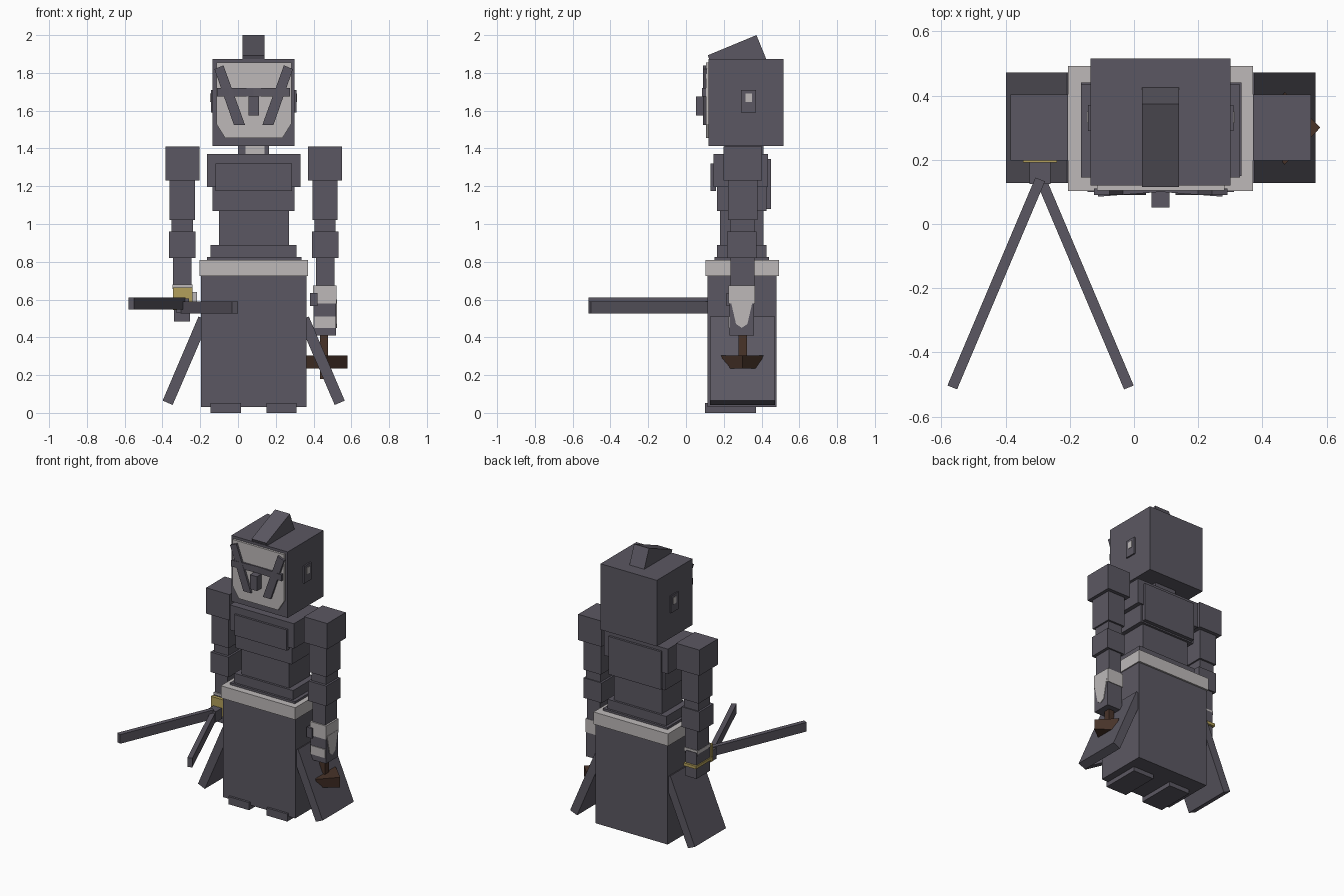
import bpy, bmesh
from mathutils import Vector

cube = bpy.data.objects.get("Cube")
if cube:
    bpy.data.objects.remove(cube, do_unlink=True)

CX = 0.083  # mirror plane of the body


def material(name, rgb):
    m = bpy.data.materials.new(name)
    m.use_nodes = True
    col = (*rgb, 1.0)
    m.diffuse_color = col
    m.node_tree.nodes["Principled BSDF"].inputs["Base Color"].default_value = col
    return m


GREY = material("slate grey", (0.105, 0.097, 0.122))
LIGHT = material("pale grey", (0.51, 0.485, 0.485))
GOLD = material("dull gold", (0.456, 0.352, 0.105))
BROWN = material("dark brown", (0.065, 0.033, 0.022))


def loft(name, low, high, mat):
    """Closed solid between two matching rings of points."""
    bm = bmesh.new()
    a = [bm.verts.new(p) for p in low]
    b = [bm.verts.new(p) for p in high]
    bm.faces.new(a)
    bm.faces.new(b)
    n = len(a)
    for i in range(n):
        j = (i + 1) % n
        bm.faces.new((a[i], a[j], b[j], b[i]))
    bmesh.ops.recalc_face_normals(bm, faces=bm.faces)
    me = bpy.data.meshes.new(name)
    bm.to_mesh(me)
    bm.free()
    me.materials.append(mat)
    ob = bpy.data.objects.new(name, me)
    bpy.context.collection.objects.link(ob)
    return ob


def prism(name, pts, axis, lo, hi, mat=GREY):
    """Profile pushed along an axis: x takes (y,z), y takes (x,z), z takes (x,y)."""
    def place(p, d):
        v = list(p)
        v.insert("xyz".index(axis), d)
        return Vector(v)
    return loft(name, [place(p, lo) for p in pts], [place(p, hi) for p in pts], mat)


def box(name, x, y, z, mat=GREY):
    return prism(name, [(x[0], y[0]), (x[1], y[0]), (x[1], y[1]), (x[0], y[1])], "z", z[0], z[1], mat)


def mx(x):
    return 2 * CX - x


# Head, crest and neck
box("head", (-0.135, 0.30), (0.12, 0.515), (1.412, 1.873))
prism("crest", [(0.115, 1.893), (0.373, 2.0), (0.425, 1.873), (0.165, 1.77)], "x", 0.025, 0.14)
box("neck", (0.0, 0.165), (0.21, 0.41), (1.36, 1.42))
box("throat_patch", (0.04, 0.14), (0.203, 0.21), (1.37, 1.412), LIGHT)

# Face mask with slanted bars, brow and nose
prism("face_plate", [(-0.115, 1.855), (0.282, 1.855), (0.282, 1.53), (0.235, 1.455),
                     (-0.068, 1.455), (-0.115, 1.53)], "y", 0.105, 0.125, LIGHT)
bar = [(-0.125, 1.82), (-0.077, 1.84), (0.037, 1.525), (-0.022, 1.525)]
prism("face_bar_right", bar, "y", 0.09, 0.11)
prism("face_bar_left", [(mx(x), z) for x, z in bar], "y", 0.09, 0.11)
prism("brow", [(-0.112, 0.085), (CX, 0.1), (0.275, 0.085), (0.275, 0.115), (-0.112, 0.115)],
      "z", 1.675, 1.72)
box("nose", (0.055, 0.11), (0.052, 0.115), (1.575, 1.675))

# Ears
for side, s in (("left", 1), ("right", -1)):
    e = CX + s * 0.217
    box("ear_" + side, (e - 0.01, e + 0.01), (0.29, 0.37), (1.59, 1.71))
    f = e + s * 0.01
    box("ear_spot_" + side, (f - 0.003, f + 0.003), (0.315, 0.35), (1.645, 1.69), LIGHT)

# Torso
box("upper_chest", (-0.165, 0.33), (0.145, 0.435), (1.195, 1.37))
box("chest_plate", (-0.12, 0.285), (0.13, 0.16), (1.175, 1.32))
box("back_plate", (-0.12, 0.285), (0.42, 0.45), (1.08, 1.345))
box("lower_chest", (-0.135, 0.30), (0.165, 0.425), (1.07, 1.195))
box("waist", (-0.10, 0.27), (0.18, 0.41), (0.88, 1.07))
box("hip_band", (-0.145, 0.31), (0.165, 0.425), (0.82, 0.89))
box("hip_rim", (-0.165, 0.335), (0.15, 0.44), (0.80, 0.825))

# Skirt with pale belt, side flaps and feet
box("belt", (-0.205, 0.37), (0.103, 0.492), (0.725, 0.81), LIGHT)
box("skirt", (-0.195, 0.362), (0.115, 0.48), (0.03, 0.73))
flap = [(0.375, 0.51), (0.565, 0.065), (0.512, 0.042), (0.32, 0.488)]
prism("side_flap_left", flap, "y", 0.128, 0.472)
prism("side_flap_right", [(mx(x), z) for x, z in flap], "y", 0.128, 0.472)
for side, s in (("left", 1), ("right", -1)):
    c = CX + s * 0.148
    box("foot_" + side, (c - 0.08, c + 0.08), (0.10, 0.37), (0.0, 0.053))

# Arms: name, half width, depth range, height range
segments = [
    ("shoulder", 0.09, (0.198, 0.403), (1.23, 1.41)),
    ("upper_arm", 0.067, (0.222, 0.378), (1.02, 1.23)),
    ("elbow", 0.056, (0.235, 0.365), (0.95, 1.02)),
    ("forearm_guard", 0.07, (0.217, 0.372), (0.82, 0.96)),
    ("wrist", 0.049, (0.235, 0.362), (0.64, 0.82)),
]
for side, s in (("left", 1), ("right", -1)):
    c = CX + s * 0.378
    for name, w, y, z in segments:
        box(name + "_" + side, (c - w, c + w), y, z)

# Left hand: pale glove with dark patches
box("hand_left", (0.40, 0.52), (0.23, 0.36), (0.41, 0.635))
box("glove_cuff_left", (0.398, 0.522), (0.226, 0.364), (0.58, 0.675), LIGHT)
box("glove_front_left", (0.405, 0.515), (0.224, 0.23), (0.45, 0.51), LIGHT)
prism("glove_side_left", [(0.235, 0.60), (0.355, 0.60), (0.325, 0.47), (0.295, 0.45), (0.265, 0.47)],
      "x", 0.517, 0.524, LIGHT)
box("thumb_left", (0.38, 0.42), (0.215, 0.28), (0.565, 0.635))

# Right hand with pale cuff edge
box("hand_right", (-0.34, -0.255), (0.22, 0.37), (0.485, 0.665))
box("glove_cuff_right", (-0.346, -0.24), (0.225, 0.366), (0.655, 0.68), LIGHT)
box("thumb_right", (-0.25, -0.217), (0.215, 0.28), (0.59, 0.64), LIGHT)

# Hatchet hanging from the left hand
box("hatchet_handle", (0.435, 0.477), (0.278, 0.322), (0.18, 0.42), BROWN)
loft("hatchet_head",
     [(0.58, 0.30, 0.235), (0.47, 0.385, 0.235), (0.36, 0.30, 0.235), (0.47, 0.215, 0.235)],
     [(0.58, 0.30, 0.305), (0.47, 0.41, 0.305), (0.36, 0.30, 0.305), (0.47, 0.185, 0.305)], BROWN)

# Two-pronged weapon in the right hand
box("prong_guard", (-0.345, -0.24), (0.192, 0.215), (0.545, 0.665), GOLD)
box("prong_grip", (-0.347, -0.25), (0.205, 0.385), (0.56, 0.58), GOLD)
box("prong_socket", (-0.325, -0.26), (0.125, 0.195), (0.53, 0.605))
for name, s, z in (("prong_right", -1, (0.548, 0.612)), ("prong_left", 1, (0.525, 0.59))):
    quad = [(0.016, 0.145), (0.29, -0.503), (0.26, -0.515), (-0.014, 0.133)]
    prism(name, [(-0.291 + s * x, y) for x, y in quad], "z", z[0], z[1])
